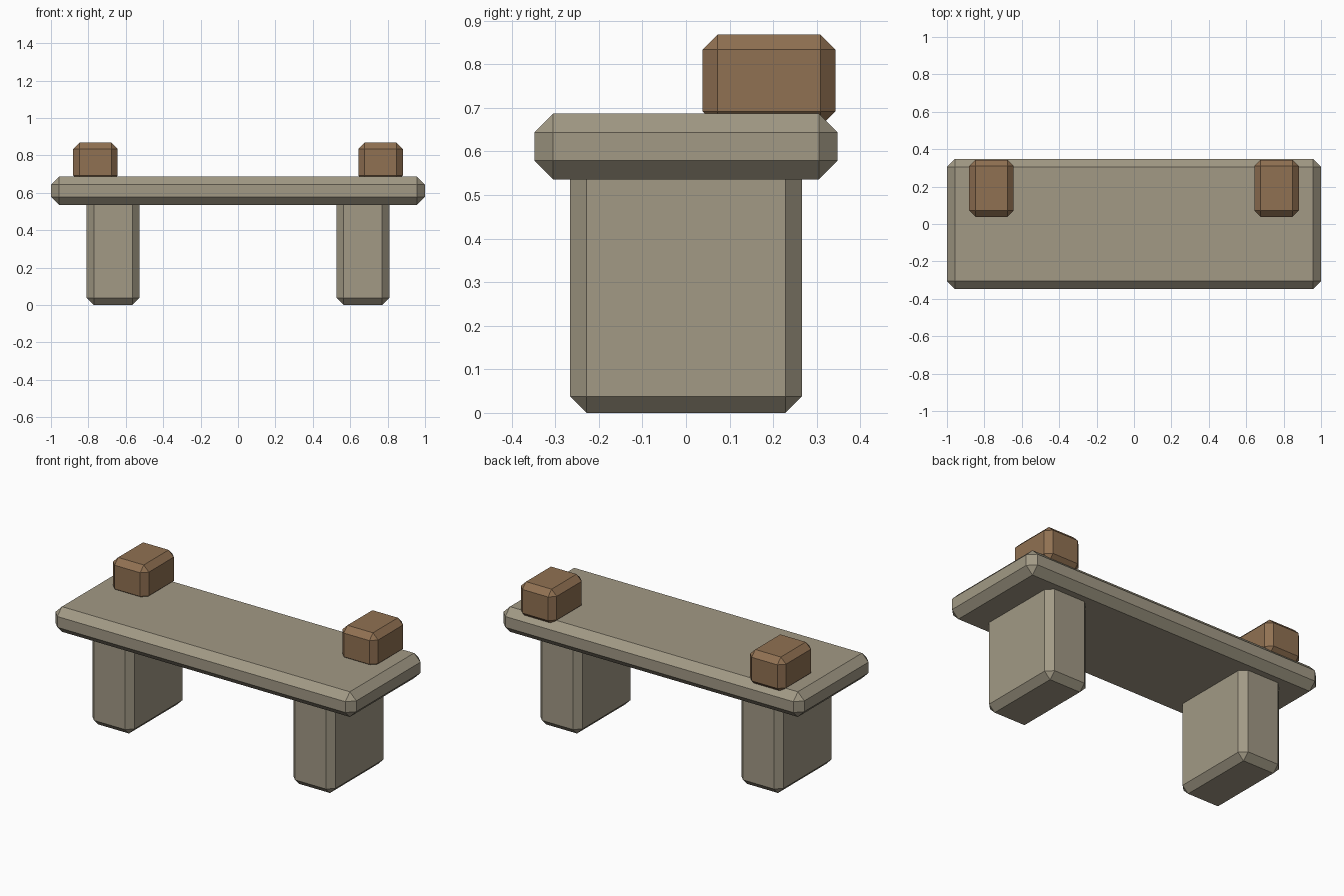
import bpy
import bmesh
from mathutils import Vector

if "Cube" in bpy.data.objects:
    bpy.data.objects.remove(bpy.data.objects["Cube"])


def material(name, rgb):
    mat = bpy.data.materials.new(name)
    mat.diffuse_color = (*rgb, 1)
    mat.use_nodes = True
    mat.node_tree.nodes["Principled BSDF"].inputs["Base Color"].default_value = mat.diffuse_color
    return mat


def bevelled_box(name, low, high, bevel, mat):
    """Flat-shaded box between two corners with single-segment chamfers."""
    low, high = Vector(low), Vector(high)
    bm = bmesh.new()
    bmesh.ops.create_cube(bm, size=1)
    bmesh.ops.scale(bm, vec=high - low, verts=bm.verts)
    mesh = bpy.data.meshes.new(name)
    bm.to_mesh(mesh)
    bm.free()
    mesh.materials.append(mat)
    obj = bpy.data.objects.new(name, mesh)
    obj.location = (low + high) / 2
    bpy.context.collection.objects.link(obj)
    mod = obj.modifiers.new("chamfer", "BEVEL")
    mod.width = bevel
    mod.segments = 1
    mod.limit_method = 'NONE'
    return obj


stone = material("stone", (0.36, 0.32, 0.235))
wood = material("wood", (0.28, 0.165, 0.085))

# Bench slab
bevelled_box("seat_slab", (-1, -0.348, 0.536), (1, 0.348, 0.687), 0.043, stone)

# Legs and the blocks resting on the rear edge, one of each per side
for side, s in (("left", -1), ("right", 1)):
    for name, x, hx, y0, y1, z0, z1, bevel, mat in (
        ("leg", 0.668, 0.141, -0.266, 0.266, 0, 0.6, 0.038, stone),
        ("block", 0.762, 0.119, 0.038, 0.343, 0.658, 0.868, 0.034, wood),
    ):
        bevelled_box(f"{side}_{name}", (s * x - hx, y0, z0),
                     (s * x + hx, y1, z1), bevel, mat)
